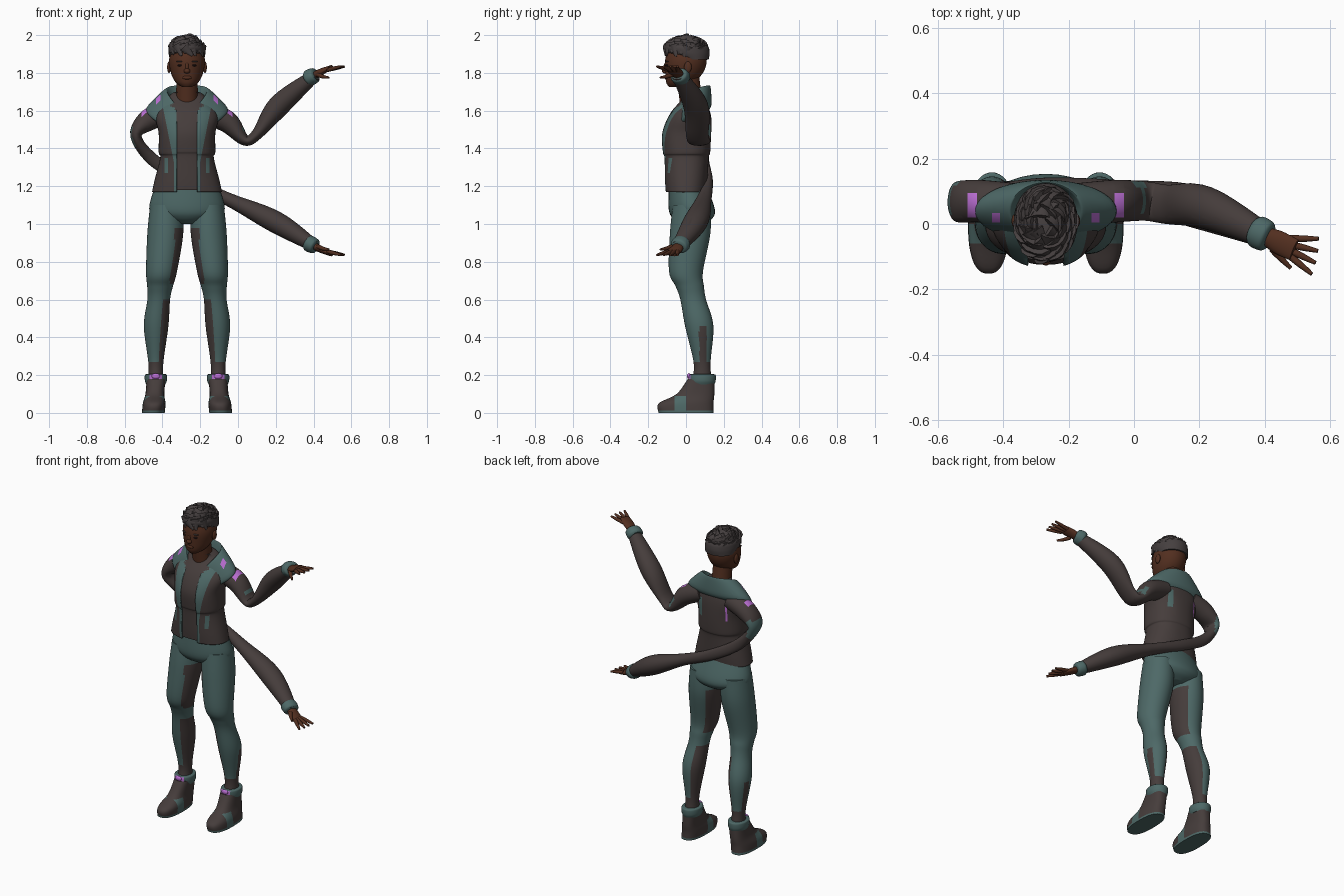
import bpy, bmesh, math, random
from mathutils import Vector, Matrix

default_cube = bpy.data.objects.get("Cube")
if default_cube:
    bpy.data.objects.remove(default_cube, do_unlink=True)
random.seed(4)
BODY_X = -.27  # centre line of the standing body


def material(name, *rgb):
    mat = bpy.data.materials.new(name)
    mat.use_nodes = True
    mat.diffuse_color = (*rgb, 1)
    shader = mat.node_tree.nodes["Principled BSDF"]
    shader.inputs["Base Color"].default_value = (*rgb, 1)
    return mat


CHARCOAL = material("charcoal cloth", .06, .046, .044)
TEAL = material("teal cloth", .075, .14, .135)
VIOLET = material("violet patch", .5, .16, .66)
SKIN = material("brown skin", .085, .028, .014)
HAIR = material("dark hair", .06, .05, .05)
EYES = material("dark eye", .02, .01, .01)
CLOTH = [CHARCOAL, TEAL, VIOLET]
GREY_FACE, TEAL_FACE, VIOLET_FACE = range(len(CLOTH))


def finish(bm, name, mats, rule=None, offset=BODY_X, cuts=()):
    """Slice along the cuts, colour faces by rule (None removes) and make the object."""
    for point, normal in cuts:
        bmesh.ops.bisect_plane(bm, geom=bm.verts[:] + bm.edges[:] + bm.faces[:],
                               plane_co=point, plane_no=normal)
    bmesh.ops.recalc_face_normals(bm, faces=bm.faces)
    removed = []
    for face in bm.faces:
        face.smooth = True
        colour = rule(face.calc_center_median(), face.normal) if rule else 0
        if colour is None:
            removed.append(face)
        else:
            face.material_index = colour
    bmesh.ops.delete(bm, geom=removed, context='FACES')
    mesh = bpy.data.meshes.new(name)
    bm.to_mesh(mesh)
    bm.free()
    for mat in mats:
        mesh.materials.append(mat)
    mesh.set_sharp_from_angle(angle=math.radians(50))
    obj = bpy.data.objects.new(name, mesh)
    obj.location.x = offset
    bpy.context.collection.objects.link(obj)
    return obj


def bridge(rows, closed=True):
    """Join rows of points with quads, capping closed rows."""
    bm = bmesh.new()
    verts = [[bm.verts.new(point) for point in row] for row in rows]
    count = len(rows[0])
    for low, high in zip(verts, verts[1:]):
        for i in range(count if closed else count - 1):
            j = (i + 1) % count
            bm.faces.new((low[i], low[j], high[j], high[i]))
    if closed:
        bm.faces.new(verts[0])
        bm.faces.new(verts[-1])
    return bm


def spline(sections, steps):
    """Catmull-Rom sections between the given ones."""
    padded = [sections[0], *sections, sections[-1]]
    result = []
    for quad in zip(padded, padded[1:], padded[2:], padded[3:]):
        for k in range(steps):
            t = k / steps
            result.append([q + t * (r - p + t * (2*p - 5*q + 4*r - s + t * (3*q - p - 3*r + s))) / 2
                           for p, q, r, s in zip(*quad)])
    return result + [sections[-1]]


def ring(z, wide, deep, y=0, x=0):
    return (x, y, z, wide, deep)


def loft(name, sections, mats, rule=None, sides=32, tube=False, power=1, offset=BODY_X, cuts=()):
    """Horizontal rings, or rings square to the path when tube is set."""
    path = spline(sections, 6)
    circle = [(math.cos(math.tau * k / sides), math.sin(math.tau * k / sides)) for k in range(sides)]
    circle = [[math.copysign(abs(v) ** power, v) for v in pair] for pair in circle]
    rows = []
    for i, (x, y, z, wide, deep) in enumerate(path):
        across, along = Vector((1, 0, 0)), Vector((0, 1, 0))
        if tube:
            after, before = path[min(i + 1, len(path) - 1)], path[max(i - 1, 0)]
            tangent = (Vector(after[:3]) - Vector(before[:3])).normalized()
            across = (along - tangent * tangent.dot(along)).normalized()
            along = across.cross(tangent)
        rows.append([Vector((x, y, z)) + across * wide * u + along * deep * v for u, v in circle])
    return finish(bridge(rows), name, mats, rule, offset, cuts)


def blob(name, place, size, mat):
    bm = bmesh.new()
    shape = Matrix.Translation(place) @ Matrix.Diagonal((*size, 1))
    bmesh.ops.create_uvsphere(bm, u_segments=20, v_segments=12, radius=1, matrix=shape)
    finish(bm, name, [mat])


# Open jacket with teal lapels, pockets and back strips, over a shirt
torso = [ring(1.17, .185, .11), ring(1.23, .172, .115), ring(1.35, .142, .12), ring(1.38, .15, .128),
         ring(1.48, .15, .132), ring(1.58, .165, .108, y=.02), ring(1.67, .1, .06, y=.05)]


def jacket_rule(centre, normal):
    x, z, front = abs(centre.x), centre.z, centre.y < 0
    if abs(normal.z) > .95 or (front and x < .055):
        return None
    if front and (x < .07 or x < .07 + (z - 1.33) * .2 or (.1 < x < .12 and 1.28 < z < 1.35)):
        return TEAL_FACE
    if not front and x < .1 and 1.46 < z < 1.58:
        if centre.x > .07:
            return TEAL_FACE
        if centre.x < -.09:
            return VIOLET_FACE
    return GREY_FACE


seams = [((x * s, 0, 1.33), (s, 0, slope)) for s in (1, -1)
         for x, slope in ((.055, 0), (.07, 0), (.07, -.2), (.1, 0), (.12, 0), (.09, 0))]
jacket = loft("jacket", torso, CLOTH, jacket_rule, sides=64, power=.88, cuts=seams)
jacket.modifiers.new("cloth thickness", 'SOLIDIFY').thickness = .01
loft("shirt", [ring(z + .01, wide * .92, deep * .93, y) for x, y, z, wide, deep in torso]
     + [ring(1.7, .06, .065, y=.03)], [CHARCOAL], sides=48, power=.88)

# Hood folded down around the neck, sinking towards the chest
fold = [(.07, .06, 1.63), (.1, .08, 1.72), (.125, .09, 1.725), (.215, .095, 1.635), (.19, .08, 1.6)]
turns = [k / 24 for k in range(-24, 25)]
reach = math.radians(150)
hood_rows = [[(wide * math.sin(t * reach), .04 + deep * math.cos(t * reach), z - .11 * abs(t) ** 3)
              for t in turns] for wide, deep, z in spline(fold, 5)]


def hood_rule(centre, normal):
    badge = .14 < abs(centre.x) < .165 and 0 < centre.y < .035 and normal.z > 0
    return VIOLET_FACE if badge else TEAL_FACE


finish(bridge(hood_rows, closed=False), "hood", CLOTH, hood_rule,
       cuts=[((x, 0, 0), (1, 0, 0)) for x in (-.165, -.14, .14, .165)])

# Trousers, boots and paired face parts
loft("hips", [ring(1, .06, .06, y=.035), ring(1.03, .15, .105, y=.035), ring(1.08, .2, .122, y=.03),
              ring(1.2, .17, .1, y=.01)], [TEAL])
leg = [ring(1.1, .085, .1, y=.03), ring(.95, .095, .107, y=.022), ring(.75, .082, .09),
       ring(.67, .068, .075, y=.02), ring(.6, .06, .068, y=.038), ring(.46, .065, .075, y=.07),
       ring(.27, .04, .045, y=.085), ring(.18, .04, .05, y=.085)]
boot = [ring(0, .06, .145), ring(.05, .06, .145), ring(.1, .05, .1, y=.05), ring(.18, .05, .07, y=.08)]
cuff = [ring(.15, .05, .065, y=.085), ring(.17, .058, .072, y=.085), ring(.2, .058, .072, y=.085),
        ring(.205, .05, .06, y=.085)]


def boot_rule(centre, normal):
    strap = -.06 < centre.y < 0 and centre.z < .09
    return TEAL_FACE if strap or centre.z < .015 else GREY_FACE


for label, side in (("left", 1), ("right", -1)):
    def leg_rule(centre, normal):
        outward, z = normal.x * side, centre.z
        inner_panel = (outward < -.4 and z < .6) or (outward < -.6 and .68 < z < .97)
        outer_stripe = outward > .7 and z < .45 and .07 < centre.y < .11
        return GREY_FACE if z < .26 or inner_panel or outer_stripe else TEAL_FACE

    def cuff_rule(centre, normal):
        tag = normal.y < -.5 and abs(centre.x - .165 * side) < .03
        return VIOLET_FACE if tag else TEAL_FACE

    def stance(sections):
        """Set sections sideways, wider apart from hip to calf."""
        return [ring(z, wide, deep, y, side * (.11 + .055 * min(1, max(0, (1 - z) * 1.8))))
                for x, y, z, wide, deep in sections]

    loft(label + "_leg", stance(leg), CLOTH, leg_rule, sides=48)
    loft(label + "_boot", [ring(z, wide, deep, y, side * (.178 - z * .08))
                           for x, y, z, wide, deep in boot], CLOTH, boot_rule, sides=48, power=.8,
         cuts=[((0, y, 0), (0, 1, 0)) for y in (-.06, 0)])
    loft(label + "_boot_cuff", stance(cuff), CLOTH, cuff_rule)
    blob(label + "_boot_tab", (.165 * side, .015, .195), (.022, .01, .015), VIOLET)
    blob(label + "_ear", (.095 * side, .01, 1.83), (.01, .02, .03), SKIN)
    blob(label + "_eye", (.036 * side, -.098, 1.84), (.015, .01, .006), EYES)
    blob(label + "_brow", (.038 * side, -.099, 1.86), (.02, .01, .003), HAIR)

# Head and neck
loft("neck", [ring(1.62, .06, .06, y=.03), ring(1.78, .055, .06, y=.01)], [SKIN])
loft("head", [ring(1.725, .025, .025, y=-.065), ring(1.75, .06, .07, y=-.035),
              ring(1.8, .085, .1, y=-.01), ring(1.87, .095, .11), ring(1.95, .07, .09)], [SKIN])
blob("nose", (0, -.11, 1.81), (.017, .017, .014), SKIN)
blob("nose_bridge", (0, -.105, 1.83), (.01, .012, .03), SKIN)
blob("lips", (0, -.104, 1.775), (.025, .01, .01), SKIN)

# Cropped hair: a cap under broad, flat, overlapping tufts
loft("hair_cap", [ring(1.87, .09, .08, y=.04), ring(1.91, .098, .115, y=.01), ring(1.95, .09, .11),
                  ring(1.985, .04, .04)], [HAIR])
bm = bmesh.new()
tufts = 64
for i in range(tufts):
    spin, height = i * 2.4, .05 + .88 * i / tufts
    level = math.sqrt(1 - height * height)
    outward = Vector((math.cos(spin) * level, math.sin(spin) * level, height))
    root = Vector((outward.x * .09, outward.y * .11, 1.91 + outward.z * .072))
    flow = Vector((random.uniform(-.5, .5) - outward.y * .3, random.uniform(-.3, 0), -.8))
    flow = (flow - outward * flow.dot(outward) * .95).normalized()
    sideways = outward.cross(flow).normalized()
    turn = Matrix((sideways, outward * .45, flow)).transposed().to_4x4()
    bmesh.ops.create_cone(bm, cap_ends=True, segments=8, radius1=.03, radius2=.006,
                          depth=random.uniform(.05, .07), matrix=Matrix.Translation(root) @ turn)
finish(bm, "hair_tufts", [HAIR])

# Sleeves: the left one is raised, the right one wraps behind the waist
FULL, FLAT, THIN, WRIST = (.065, .058), (.06, .03), (.022, .033), (.036, .032)
left_arm = [(-.17, .06, 1.59, *FULL), (-.055, .07, 1.54, *FULL), (.035, .07, 1.445, *FLAT),
            (.1, .06, 1.475, *FLAT), (.22, .05, 1.63, *FULL), (.41, -.04, 1.79, *WRIST)]
right_arm = [(-.37, .06, 1.59, *FULL), (-.475, .07, 1.55, *FULL), (-.54, .07, 1.465, *FLAT),
             (-.45, .1, 1.34, *THIN), (-.27, .12, 1.23, *THIN), (-.05, .095, 1.13, .04, .035),
             (.2, .05, 1.01, *FULL), (.41, -.04, .88, *WRIST)]
patch_edges = [((BODY_X + x * s, 0, 0), (1, 0, 0)) for x in (.21, .24) for s in (1, -1)]
patch_edges += [((0, y, 0), (0, 1, 0)) for y in (.02, .095)]


def sleeve_rule(centre, normal):
    x, y, z = centre
    on_top = normal.z > .2
    if on_top and z > 1.5 and .21 < abs(x - BODY_X) < .24 and .02 < y < .095:
        return VIOLET_FACE
    elbow = x < -.545 or (x < -.52 and y > .09) or (on_top and 0 < x < .035)
    return TEAL_FACE if elbow and 1.4 < z < 1.52 and y > .03 else GREY_FACE


for label, arm, lift in (("left", left_arm, 1), ("right", right_arm, -1)):
    wrist = Vector(arm[-1][:3])
    forward = Vector((.04, -.02, .02 * lift))

    def limb(name, sections, mat, sides=16):
        """Tube from wrist-relative points with a half width and half depth."""
        loft(f"{label}_{name}", [(*(wrist + Vector(point)), wide, deep)
                                 for point, wide, deep in sections],
             [mat], sides=sides, tube=True, offset=0)

    loft(label + "_sleeve", arm, CLOTH, sleeve_rule, sides=36, tube=True, offset=0, cuts=patch_edges)
    limb("cuff", [(forward * -1.1, .04, .036), (forward * -.8, .05, .044),
                  (forward * -.1, .047, .04), (forward * .1, .03, .028)], TEAL, sides=32)

    # Hand with four fanned fingers and a thumb
    limb("palm", [(forward * -.3, .026, .02), (forward * .8, .036, .018),
                  (forward * 2, .034, .01)], SKIN, sides=20)
    for i in range(4):
        knuckle = Vector((.065, -.005 - .017 * i, .026 * lift))
        stretch = Vector((math.cos(i * .23), -math.sin(i * .23), .2 * lift)) * .09
        limb(f"finger_{i + 1}", [(knuckle, .011, .011), (knuckle + stretch / 2, .01, .01),
                                 (knuckle + stretch, .006, .006)], SKIN)
    limb("thumb", [((.015, -.035, 0), .014, .012), ((.04, -.065, -.01), .01, .01),
                   ((.07, -.095, -.015), .006, .006)], SKIN)
